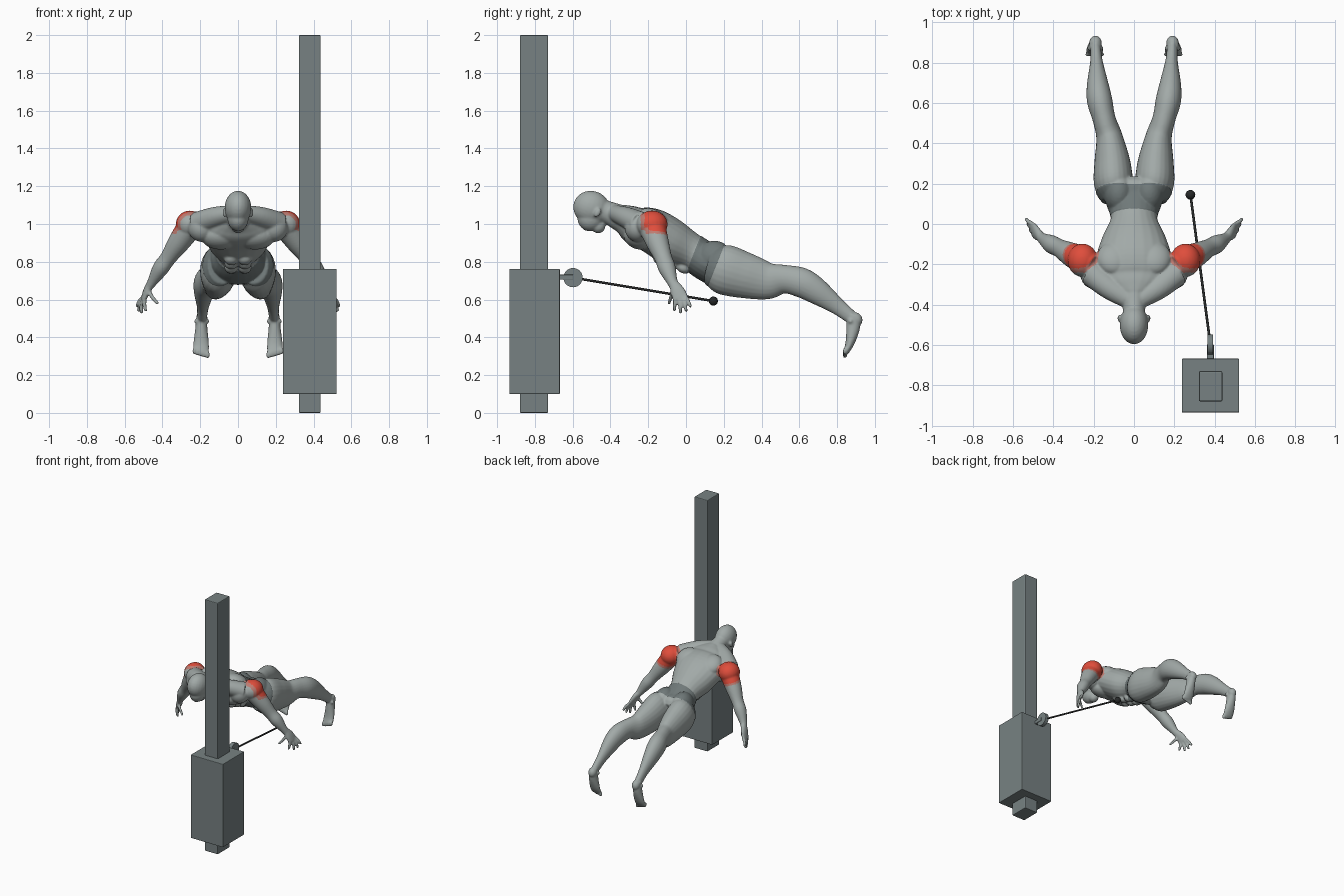
import bpy, bmesh, math
from mathutils import Vector, Matrix

if "Cube" in bpy.data.objects:
    bpy.data.objects.remove(bpy.data.objects["Cube"])


def material(name, rgb):
    m = bpy.data.materials.new(name)
    m.use_nodes = True
    m.diffuse_color = (*rgb, 1)
    m.node_tree.nodes["Principled BSDF"].inputs["Base Color"].default_value = (*rgb, 1)
    return m


SKIN = material("grey skin", (.36, .40, .39))
SHORTS = material("dark grey shorts", (.16, .19, .19))
RED = material("muscle red", (.74, .075, .045))
PINK = material("muscle edge", (.52, .20, .165))
STEEL = material("machine grey", (.185, .222, .225))
BLACK = material("cable black", (.02, .022, .022))


def add_object(name, bm, mats, smooth=False):
    mesh = bpy.data.meshes.new(name)
    bm.to_mesh(mesh)
    bm.free()
    for m in mats:
        mesh.materials.append(m)
    for p in mesh.polygons:
        p.use_smooth = smooth
    ob = bpy.data.objects.new(name, mesh)
    bpy.context.collection.objects.link(ob)
    return ob


def spline(rows, steps=5):
    """Catmull-Rom through rows of any length."""
    rows = [Vector(r) for r in rows]
    pad = [rows[0] * 2 - rows[1]] + rows + [rows[-1] * 2 - rows[-2]]
    out = []
    for a, b, c, d in zip(pad, pad[1:], pad[2:], pad[3:]):
        for i in range(steps):
            t = i / steps
            out.append((b * 2 + (c - a) * t + (a * 2 - b * 5 + c * 4 - d) * t ** 2
                        + (b * 3 - a - c * 3 + d) * t ** 3) * .5)
    return out + [rows[-1]]


def loft(bm, rows, side=1, sides=24):
    """Elliptical tube; each row is x, y, z, half width, half depth."""
    pts = spline(rows)
    cen = [Vector((p[0] * side, p[1], p[2])) for p in pts]
    rings = []
    for i, p in enumerate(pts):
        t = (cen[min(i + 1, len(cen) - 1)] - cen[max(i - 1, 0)]).normalized()
        u = Vector((1, 0, 0))
        u = (u - t * t.dot(u)).normalized()
        v = t.cross(u)
        rings.append([bm.verts.new(cen[i] + u * p[3] * math.cos(a) + v * p[4] * math.sin(a))
                      for a in (math.tau * k / sides for k in range(sides))])
    for r, s in zip(rings, rings[1:]):
        for k in range(sides):
            j = (k + 1) % sides
            bm.faces.new((r[k], r[j], s[j], s[k]))
    bm.faces.new(rings[0][::-1])
    bm.faces.new(rings[-1])


def blob(bm, co, radii, tilt=0):
    """Ellipsoid, tilted about x by degrees."""
    mat = (Matrix.Translation(co) @ Matrix.Rotation(math.radians(tilt), 4, 'X')
           @ Matrix.Diagonal((*radii, 1)))
    bmesh.ops.create_uvsphere(bm, u_segments=24, v_segments=14, radius=1, matrix=mat)


# Body: torso, neck and head
bm = bmesh.new()
loft(bm, [(0, -.36, 1.05, .07, .06), (0, -.31, 1.02, .15, .085), (0, -.26, .99, .195, .105),
          (0, -.17, .96, .19, .12), (0, -.07, .90, .158, .12), (0, .03, .85, .115, .098),
          (0, .11, .80, .138, .10), (0, .17, .775, .14, .105), (0, .205, .76, .10, .08)])
loft(bm, [(0, -.47, 1.08, .056, .06), (0, -.40, 1.055, .058, .062), (0, -.30, 1.01, .09, .08)])
blob(bm, (0, -.50, 1.085), (.071, .098, .09), -20)
blob(bm, (0, -.505, 1.03), (.056, .07, .068), 20)
blob(bm, (0, -.465, .988), (.036, .038, .037))
blob(bm, (0, -.53, .983), (.012, .018, .022), 35)

for s in (1, -1):
    # Ears, chest, shoulder blades, buttocks, abdomen
    blob(bm, (s * .071, -.468, 1.06), (.011, .016, .026), -30)
    blob(bm, (s * .09, -.255, .93), (.105, .08, .062), -25)
    blob(bm, (s * .10, -.17, 1.02), (.085, .09, .055), -28)
    blob(bm, (s * .075, .155, .815), (.073, .10, .092), -25)
    for k in range(3):
        blob(bm, (s * .036, -.14 + k * .062, .812 - k * .022), (.036, .037, .028), -30)
    # Shoulder muscles and arms
    loft(bm, [(.03, -.37, 1.055, .05, .045), (.12, -.315, 1.035, .06, .055),
              (.21, -.24, 1.0, .07, .065)], s)
    blob(bm, (s * .19, -.255, .98), (.075, .07, .075))
    blob(bm, (s * .255, -.18, .998), (.075, .083, .073))
    loft(bm, [(.20, -.21, 1.01, .06, .065), (.255, -.18, .98, .066, .07),
              (.315, -.15, .90, .058, .06), (.37, -.12, .82, .043, .046),
              (.41, -.10, .765, .043, .046), (.45, -.075, .70, .028, .03),
              (.468, -.06, .67, .021, .027)], s)
    # Hands with fingers and thumb
    loft(bm, [(.465, -.062, .68, .021, .027), (.483, -.045, .645, .019, .038),
              (.50, -.028, .605, .014, .042)], s)
    for root, tip in (((.505, .002, .61), (.535, .026, .56)),
                      ((.502, -.017, .61), (.526, .003, .535)),
                      ((.498, -.037, .61), (.512, -.028, .526)),
                      ((.492, -.056, .615), (.488, -.062, .538)),
                      ((.478, -.066, .655), (.422, -.092, .576))):
        mid = (Vector(root) + Vector(tip)) / 2 + Vector((.006, 0, 0))
        loft(bm, [(*root, .012, .011), (*mid, .011, .0105), (*tip, .009, .008)], s, 12)
    # Legs
    loft(bm, [(.085, .13, .78, .075, .10), (.101, .20, .76, .097, .132),
              (.108, .31, .728, .089, .122), (.122, .43, .70, .066, .10),
              (.148, .52, .708, .057, .076), (.170, .61, .69, .063, .079),
              (.180, .69, .645, .054, .070), (.186, .80, .565, .032, .045),
              (.19, .87, .51, .026, .036)], s)
    # Feet with ankle bones and toes
    blob(bm, (s * .191, .90, .495), (.031, .034, .038), 25)
    blob(bm, (s * .192, .872, .485), (.042, .018, .018))
    loft(bm, [(.192, .888, .52, .028, .035), (.194, .885, .45, .032, .036),
              (.195, .868, .37, .041, .024), (.196, .846, .32, .043, .015)], s)
    for k in range(5):
        blob(bm, (s * (.161 + k * .0175), .842, .308 + k * .005),
             (.0125 if k == 0 else .0095, .012, .02))

# Fuse the body into one smooth skin
helper = add_object("body_parts", bm, [])
remesh = helper.modifiers.new("fuse", 'REMESH')
remesh.mode = 'VOXEL'
remesh.voxel_size = .006
relax = helper.modifiers.new("relax", 'SMOOTH')
relax.factor, relax.iterations = .5, 5
graph = bpy.context.evaluated_depsgraph_get()
fused = bpy.data.meshes.new_from_object(helper.evaluated_get(graph))
bpy.data.objects.remove(helper)
bm = bmesh.new()
bm.from_mesh(fused)
bpy.data.meshes.remove(fused)

# Clean hems for the shorts, then colour by region
hem = Vector((0, .93, -.37))
LOW, HIGH = -.275, -.14
for d in (LOW, HIGH):
    bmesh.ops.bisect_plane(bm, geom=bm.verts[:] + bm.edges[:] + bm.faces[:],
                           plane_co=hem * d / hem.length_squared, plane_no=hem)
bm.normal_update()
for f in bm.faces:
    c = f.calc_center_median()
    reach = (Vector((abs(c.x), c.y, c.z)) - Vector((.27, -.155, 1.005))).length
    f.material_index = 0
    if LOW < hem.dot(c) < HIGH and abs(c.x) < .25:
        f.material_index = 1
    elif abs(c.x) > .175 and reach < .1 and f.normal.y > -.7:
        # Strong red at the rear of the shoulder, fading forward and down
        f.material_index = 2 if reach < .086 and f.normal.y > -.45 else 3
for v in bm.verts:
    if all(f.material_index == 1 for f in v.link_faces):
        v.co += v.normal * .003
add_object("body", bm, [SKIN, SHORTS, RED, PINK], True)


# Cable machine
def box(name, lo, hi, bevel=.006):
    lo, hi = Vector(lo), Vector(hi)
    b = bmesh.new()
    bmesh.ops.create_cube(b, size=1, matrix=Matrix.Translation((lo + hi) / 2)
                          @ Matrix.Diagonal((*(hi - lo), 1)))
    bmesh.ops.bevel(b, geom=b.edges[:], offset=bevel, segments=2, profile=.5, affect='EDGES')
    return add_object(name, b, [STEEL])


def rod(name, a, b, radius, mat, sides=12):
    a, b = Vector(a), Vector(b)
    m = bmesh.new()
    turn = (b - a).to_track_quat('Z', 'Y').to_matrix().to_4x4()
    bmesh.ops.create_cone(m, cap_ends=True, segments=sides, radius1=radius, radius2=radius,
                          depth=(b - a).length, matrix=Matrix.Translation((a + b) / 2) @ turn)
    return add_object(name, m, [mat])


box("machine_post", (.322, -.88, 0), (.438, -.73, 2))
box("weight_housing", (.237, -.935, .10), (.522, -.668, .762), .004)
box("pulley_arm", (.362, -.68, .705), (.396, -.598, .732), .003)
rod("pulley_wheel", (.365, -.598, .716), (.393, -.598, .716), .051, STEEL, 32)
rod("cable", (.379, -.598, .716), (.28, .145, .592), .0065, BLACK)
bm = bmesh.new()
blob(bm, (.28, .145, .592), (.024,) * 3)
add_object("handle_ball", bm, [BLACK], True)
